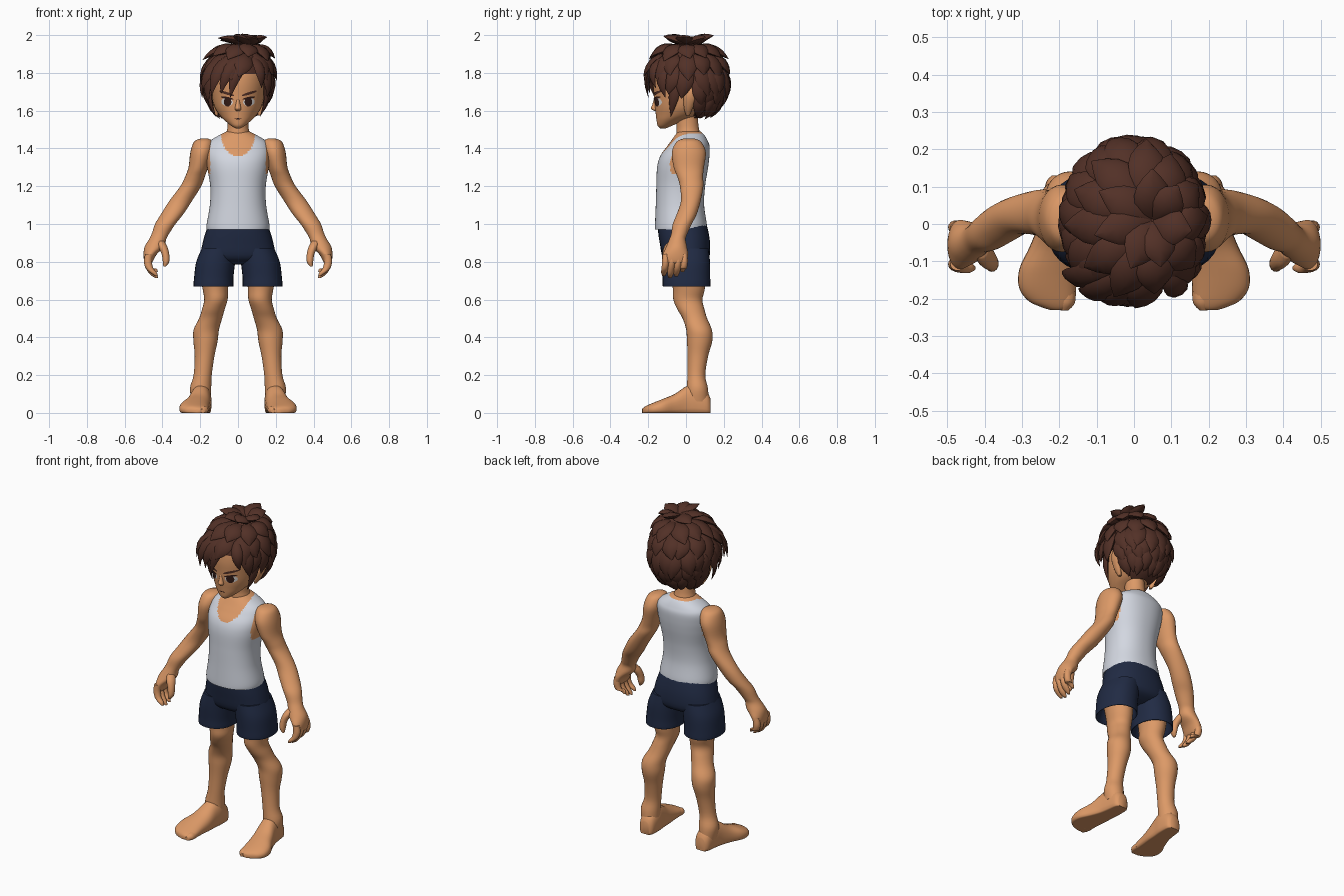
import bpy, bmesh, math, random
from mathutils import Vector
from mathutils.bvhtree import BVHTree

random.seed(4)


def material(name, rgb):
    m = bpy.data.materials.new(name)
    m.diffuse_color = (*rgb, 1)
    return m


SKIN = material("skin", (0.72, 0.32, 0.135))
HAIR = material("brown hair", (0.085, 0.030, 0.020))
SHIRT = material("pale grey cloth", (0.65, 0.68, 0.75))
SHORTS = material("navy cloth", (0.015, 0.024, 0.058))
WHITE = material("eye white", (0.75, 0.72, 0.70))
DARK = material("dark brown", (0.035, 0.012, 0.009))


def finish(name, bm, mats, mirror=False, angle=50):
    bmesh.ops.recalc_face_normals(bm, faces=bm.faces)
    me = bpy.data.meshes.new(name)
    bm.to_mesh(me)
    bm.free()
    for m in mats:
        me.materials.append(m)
    for p in me.polygons:
        p.use_smooth = True
    me.set_sharp_from_angle(angle=math.radians(angle))
    ob = bpy.data.objects.new(name, me)
    bpy.context.collection.objects.link(ob)
    if mirror:
        ob.modifiers.new("Mirror", 'MIRROR').use_mirror_merge = False
    return ob


def catmull(keys, sub):
    out = []
    for i in range(len(keys) - 1):
        a, b, c, d = (keys[min(max(i + k, 0), len(keys) - 1)] for k in (-1, 0, 1, 2))
        for s in range(sub):
            t = s / sub
            out.append([0.5 * (2 * q + (r - p) * t + (2 * p - 5 * q + 4 * r - u) * t * t
                               + (3 * q - p - 3 * r + u) * t ** 3)
                        for p, q, r, u in zip(a, b, c, d)])
    return out + [list(keys[-1])]


def skin_rings(bm, rings):
    rows = [[bm.verts.new(v) for v in r] for r in rings]
    n = len(rows[0])
    for a, b in zip(rows, rows[1:]):
        for i in range(n):
            bm.faces.new((a[i], a[(i + 1) % n], b[(i + 1) % n], b[i]))
    bm.faces.new(rows[0])
    bm.faces.new(rows[-1])


def loft(name, keys, mats, mirror=False, axis='z', n=28, sub=4, p=2.0, rule=None):
    """Keys are (x, y, z, half width, half depth) of oval sections."""
    rings = []
    for x, y, z, a, b in catmull(keys, sub):
        ring = []
        for i in range(n):
            t = 2 * math.pi * i / n
            c, s = math.cos(t), math.sin(t)
            u = a * math.copysign(abs(c) ** (2 / p), c)
            v = b * math.copysign(abs(s) ** (2 / p), s)
            ring.append((x + u, y + v, z) if axis == 'z' else (x + u, y, max(0, z + v)))
        rings.append(ring)
    bm = bmesh.new()
    skin_rings(bm, rings)
    if rule:
        for f in bm.faces:
            f.material_index = rule(f.calc_center_median())
    return finish(name, bm, mats, mirror)


# torso with tank top: neckline and armholes are skin
def top_rule(c):
    armhole = c.z > 1.26 and abs(c.x) > 0.147
    scoop = c.y < 0.01 and (c.x / 0.09) ** 2 + ((c.z - 1.475) / 0.115) ** 2 < 1
    return 1 if armhole or scoop or c.z > 1.478 else 0


loft("tank_top", [(0, -.027, .97, .166, .137), (0, -.027, 1.0, .166, .137), (0, -.032, 1.1, .149, .128),
                  (0, -.028, 1.2, .147, .129), (0, -.018, 1.3, .163, .135), (0, -.006, 1.36, .17, .130),
                  (0, .012, 1.41, .166, .113), (0, .018, 1.44, .148, .097), (0, .02, 1.47, .10, .078),
                  (0, .018, 1.49, .06, .06)], [SHIRT, SKIN], n=96, sub=8, p=2.2, rule=top_rule)
loft("neck", [(0, .02, 1.42, .07, .065), (0, .012, 1.48, .062, .062), (0, .008, 1.52, .055, .058),
              (0, 0, 1.6, .055, .06)], [SKIN])

# shorts
loft("shorts_hips", [(0, 0, .785, .09, .06), (0, 0, .82, .19, .12), (0, -.006, .9, .187, .133),
                     (0, -.018, .98, .163, .132), (0, -.02, 1.0, .155, .125)], [SHORTS], p=2.3)
loft("shorts_leg", [(.125, .01, .76, .08, .10), (.13, .005, .69, .092, .113), (.13, .003, .67, .105, .126),
                    (.128, .002, .72, .104, .126), (.118, 0, .8, .103, .127), (.10, -.003, .87, .092, .122)],
     [SHORTS], True, p=2.2)

# legs and feet
loft("leg", [(.125, .01, .76, .08, .095), (.12, .015, .66, .068, .085), (.117, .01, .6, .062, .077),
             (.13, .025, .55, .060, .072), (.145, .047, .5, .061, .065), (.168, .069, .44, .067, .068),
             (.172, .072, .38, .064, .067), (.177, .063, .3, .052, .054), (.187, .055, .2, .048, .047),
             (.198, .06, .13, .056, .056), (.195, .06, .06, .05, .06)], [SKIN], True)
foot = [(.13, .19, .03, .075), (.11, .19, .046, .11), (.05, .193, .053, .15), (0, .20, .056, .14),
        (-.06, .213, .066, .10), (-.12, .230, .077, .075), (-.17, .232, .076, .055),
        (-.205, .222, .062, .04), (-.222, .21, .04, .03), (-.23, .205, .02, .022)]
loft("foot", [(x, y, h * .35, w, h * .65) for y, x, w, h in foot], [SKIN], True, axis='y', p=2.3)
loft("big_toe", [(.182, -.17, .015, .026, .025), (.182, -.21, .014, .024, .022), (.186, -.232, .01, .01, .012)],
     [SKIN], True, axis='y', n=14)

# arms, fingers and thumbs
loft("arm", [(.178, .015, 1.452, .02, .03), (.183, .015, 1.435, .05, .065), (.192, .015, 1.38, .06, .09),
             (.21, .015, 1.3, .052, .08), (.228, .022, 1.25, .052, .068), (.25, .03, 1.2, .055, .062),
             (.305, .025, 1.12, .06, .052), (.35, .003, 1.05, .059, .053), (.385, -.02, 1.0, .054, .05),
             (.41, -.035, .95, .046, .043), (.425, -.045, .92, .045, .043), (.442, -.05, .88, .052, .055),
             (.465, -.055, .84, .035, .066), (.474, -.058, .8, .022, .062), (.474, -.058, .79, .012, .05)],
     [SKIN], True)
for i, drop in enumerate((.725, .715, .722, .745)):
    y = -.108 + .033 * i
    loft("finger", [(.472, y, .84, .02, .017), (.477, y, .80, .021, .019), (.468, y - .004, .765, .02, .018),
                    (.448, y - .008, drop + .018, .018, .016), (.432, y - .01, drop, .008, .008)],
         [SKIN], True, n=14)
loft("thumb", [(.412, -.065, .91, .02, .025), (.398, -.085, .88, .024, .03), (.384, -.102, .84, .02, .023),
               (.381, -.108, .80, .017, .02), (.388, -.112, .775, .007, .009)], [SKIN], True, n=16)

# head, nose and ears
head = loft("head", [(0, -.122, 1.505, .010, .012), (0, -.112, 1.52, .036, .038), (0, -.08, 1.55, .072, .076),
                     (0, -.04, 1.58, .10, .120), (0, -.015, 1.62, .124, .150), (0, -.005, 1.68, .139, .165),
                     (0, 0, 1.75, .15, .175), (0, 0, 1.82, .145, .165), (0, 0, 1.88, .11, .12),
                     (0, 0, 1.92, .05, .05)], [SKIN], n=40)
loft("nose", [(0, -.158, 1.665, .008, .01), (0, -.163, 1.63, .013, .016), (0, -.164, 1.61, .017, .021),
              (0, -.155, 1.597, .01, .01)], [SKIN], n=16)
loft("ear", [(.112, .01, 1.575, .008, .01), (.128, .012, 1.61, .016, .022), (.145, .02, 1.66, .019, .034),
             (.154, .025, 1.70, .014, .033), (.155, .027, 1.725, .005, .014)], [SKIN], True, n=16)

# face details: thin plates laid on the face
tree = BVHTree.FromPolygons([v.co for v in head.data.vertices], [p.vertices[:] for p in head.data.polygons])


def plate(name, x, z, rx, rz, rot, lift, mat, mirror=True):
    bm = bmesh.new()

    def place(r, t):
        u, v = r * rx * math.cos(t), r * rz * math.sin(t)
        px, pz = x + u * math.cos(rot) - v * math.sin(rot), z + u * math.sin(rot) + v * math.cos(rot)
        hit = tree.ray_cast(Vector((px, -1, pz)), Vector((0, 1, 0)))[0]
        return (px, hit.y - lift, pz)
    skin_rings(bm, [[place(r, 2 * math.pi * i / 20) for i in range(20)] for r in (1, .6, .1)])
    big = [f for f in bm.faces if len(f.verts) > 4 and f.calc_area() > rx * rz]
    bmesh.ops.delete(bm, geom=big, context='FACES_ONLY')
    finish(name, bm, [mat], mirror)


plate("eye_white", .058, 1.646, .031, .022, .1, .002, WHITE)
plate("iris", .055, 1.646, .020, .024, 0, .004, DARK)
plate("upper_lash", .058, 1.667, .034, .006, .2, .006, DARK)
plate("eyebrow", .06, 1.692, .042, .007, .3, .005, HAIR)
plate("mouth", 0, 1.557, .02, .003, 0, .002, DARK, False)

# hair cap, open over the face
CENTRE = Vector((0, .01, 1.76))


def on_hair(theta, phi, s):
    c, k = math.cos(theta), math.sin(theta)
    return CENTRE + Vector((.163 * k * math.cos(phi) * s + .05 * max(c, 0) ** 3, .188 * k * math.sin(phi) * s,
                            (.2 if c > 0 else .215) * c * s))


bm = bmesh.new()
skin_rings(bm, [[on_hair(.05 + 2.7 * j / 24, 2 * math.pi * i / 40, 1) for i in range(40)] for j in range(25)])
gone = []
for f in bm.faces:
    c = f.calc_center_median()
    if (c.y < .045 and c.z < 1.72) or (c.y < -.07 and c.z < 1.79):
        gone.append(f)
bmesh.ops.delete(bm, geom=gone, context='FACES')
finish("hair_cap", bm, [HAIR])

# pointed hair locks: curved leaf shapes
locks = bmesh.new()


def lock(a, b, c, width, thick=.02):
    rings = []
    for k, w in enumerate((.5, .8, .97, 1, .85, .5, .03)):
        t = k / 6
        p = a * (1 - t) ** 2 + b * 2 * t * (1 - t) + c * t * t
        d = ((b - a) * (1 - t) + (c - b) * t).normalized()
        side = d.cross(p - CENTRE).normalized()
        up = side.cross(d)
        rings.append([p + side * (width * w * math.cos(q)) + up * (thick * w * math.sin(q))
                      for q in (math.pi * i / 4 for i in range(8))])
    skin_rings(locks, rings)


# rows: start angle, tip angle, tip reach, count, half width, arc centred on the back
for t0, t1, reach, n, w, arc in ((.05, .62, 1.38, 7, .05, 180), (.4, 1.1, 1.3, 11, .052, 180),
                                 (.8, 1.5, 1.25, 14, .052, 180), (1.15, 1.9, 1.22, 13, .05, 118),
                                 (1.45, 2.2, 1.15, 10, .046, 85), (1.7, 2.52, 1.12, 9, .04, 75)):
    for i in range(n):
        phi = math.radians(90 - arc + 2 * arc * (i + .5) / n) + random.uniform(-.1, .1)
        tip = t1 + random.uniform(-.08, .08)
        lock(on_hair(t0, phi, .97), on_hair((t0 + tip) / 2, phi, 1.2),
             on_hair(tip, phi + random.uniform(-.15, .15), reach + random.uniform(-.05, .03)), w)

# fringe swept to one side, and side locks before the ears
for a, b, c, w in (((.07, -.12, 1.89), (-.02, -.24, 1.84), (-.04, -.20, 1.67), .034),
                   ((.04, -.12, 1.90), (-.07, -.24, 1.84), (-.09, -.19, 1.69), .036),
                   ((0, -.12, 1.90), (-.13, -.22, 1.84), (-.14, -.17, 1.68), .038),
                   ((-.03, -.10, 1.90), (-.17, -.17, 1.84), (-.19, -.13, 1.71), .04),
                   ((-.08, -.08, 1.86), (-.19, -.12, 1.80), (-.155, -.09, 1.64), .04),
                   ((.08, -.12, 1.88), (.13, -.21, 1.83), (.125, -.16, 1.72), .032),
                   ((.09, -.09, 1.87), (.18, -.16, 1.80), (.155, -.11, 1.67), .038),
                   ((.12, -.04, 1.80), (.19, -.06, 1.72), (.118, -.08, 1.57), .032),
                   ((-.12, -.04, 1.80), (-.19, -.06, 1.72), (-.118, -.08, 1.57), .032)):
    lock(Vector(a), Vector(b), Vector(c), w, .016)
finish("hair_locks", locks, [HAIR], angle=40)
